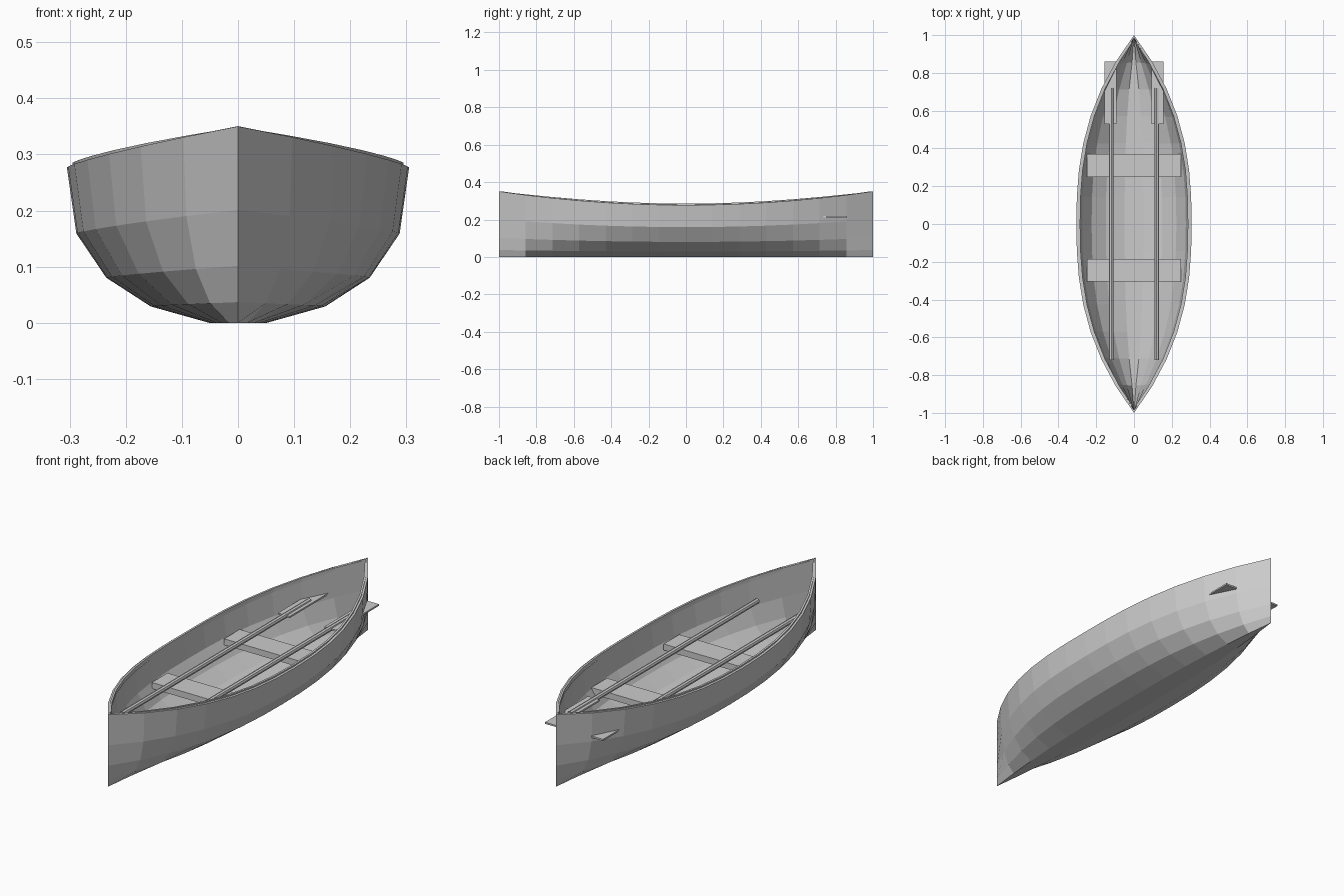
import bpy, bmesh

if "Cube" in bpy.data.objects:
    bpy.data.objects.remove(bpy.data.objects["Cube"])

grey = bpy.data.materials.new("plain grey")
grey.diffuse_color = (0.6, 0.6, 0.6, 1)
grey.use_nodes = True
grey.node_tree.nodes["Principled BSDF"].inputs["Base Color"].default_value = grey.diffuse_color

STATIONS = [-1 + i / 7 for i in range(15)]


def half_width(y):
    return 0.305 * max(0.0, 1 - abs(y) ** 2.5)


def sheer(y):
    return 0.277 + 0.073 * y * y


def finish(name, bm):
    bmesh.ops.remove_doubles(bm, verts=bm.verts, dist=1e-5)
    bmesh.ops.recalc_face_normals(bm, faces=bm.faces)
    mesh = bpy.data.meshes.new(name)
    bm.to_mesh(mesh)
    bm.free()
    mesh.materials.append(grey)
    ob = bpy.data.objects.new(name, mesh)
    bpy.context.collection.objects.link(ob)
    return ob


def loft(name, rings, closed=False):
    bm = bmesh.new()
    rows = [[bm.verts.new(p) for p in ring] for ring in rings]
    n = len(rows[0])
    for a, b in zip(rows, rows[1:]):
        for j in range(n if closed else n - 1):
            k = (j + 1) % n
            quad = [a[j], a[k], b[k], b[j]]
            # collapse coincident corners where the boat tapers to its stems
            keep = []
            for v in quad:
                if all((v.co - u.co).length > 1e-5 for u in keep):
                    keep.append(v)
            if len(keep) > 2:
                bm.faces.new(keep)
    if closed:
        bm.faces.new(rows[0])
        bm.faces.new(rows[-1])
    return finish(name, bm)


def box(name, x, y, z):
    bm = bmesh.new()
    bmesh.ops.create_cube(bm, size=1)
    for v in bm.verts:
        v.co = [(r[0] + r[1]) / 2 + c * (r[1] - r[0]) for r, c in zip((x, y, z), v.co)]
    return finish(name, bm)


# hull: one section scaled along the length, pointed at both ends
half = [(0.17, 0), (0.51, 0.105), (0.77, 0.29), (0.945, 0.575), (1, 1)]
section = [(-x, z) for x, z in reversed(half)] + half
hull = loft("hull", [[(x * half_width(y), y, z * sheer(y)) for x, z in section]
                     for y in STATIONS])
# make sure the shell's normals face outward before thickening inward
mid = min(hull.data.polygons, key=lambda p: p.center.z + abs(p.center.y) + abs(p.center.x))
if mid.normal.z > 0:
    hull.data.flip_normals()
solid = hull.modifiers.new("thickness", "SOLIDIFY")
solid.thickness = 0.015
solid.offset = -1

# gunwales: thin rails just inside the rim
for side, label in ((-1, "left"), (1, "right")):
    rings = []
    for y in [-0.96] + STATIONS[1:-1] + [0.96]:
        w, z = half_width(y), sheer(y)
        lift = 0.008 * (1 - abs(y) ** 4)
        out, inn = max(w - 0.01, 0.004), max(w - 0.02, 0.001)
        rings.append([(side * out, y, z - 0.012), (side * out, y, z + lift),
                      (side * inn, y, z + lift), (side * inn, y, z - 0.012)])
    loft(label + "_gunwale", rings, closed=True)

# bench seats
box("front_seat", (-0.25, 0.25), (-0.305, -0.185), (0.145, 0.175))
box("back_seat", (-0.25, 0.25), (0.25, 0.37), (0.145, 0.175))

# oars: round shaft with a flat blade
for side, label in ((-1, "left"), (1, "right")):
    bpy.ops.mesh.primitive_cylinder_add(vertices=8, radius=0.0125, depth=1.44,
                                        location=(side * 0.12, 0, 0.215),
                                        rotation=(1.5707963, 0, 0))
    shaft = bpy.context.object
    shaft.name = label + "_oar_shaft"
    shaft.data.materials.append(grey)
    box(label + "_oar_blade", sorted((side * 0.093, side * 0.156)),
        (0.53, 0.86), (0.211, 0.219))
